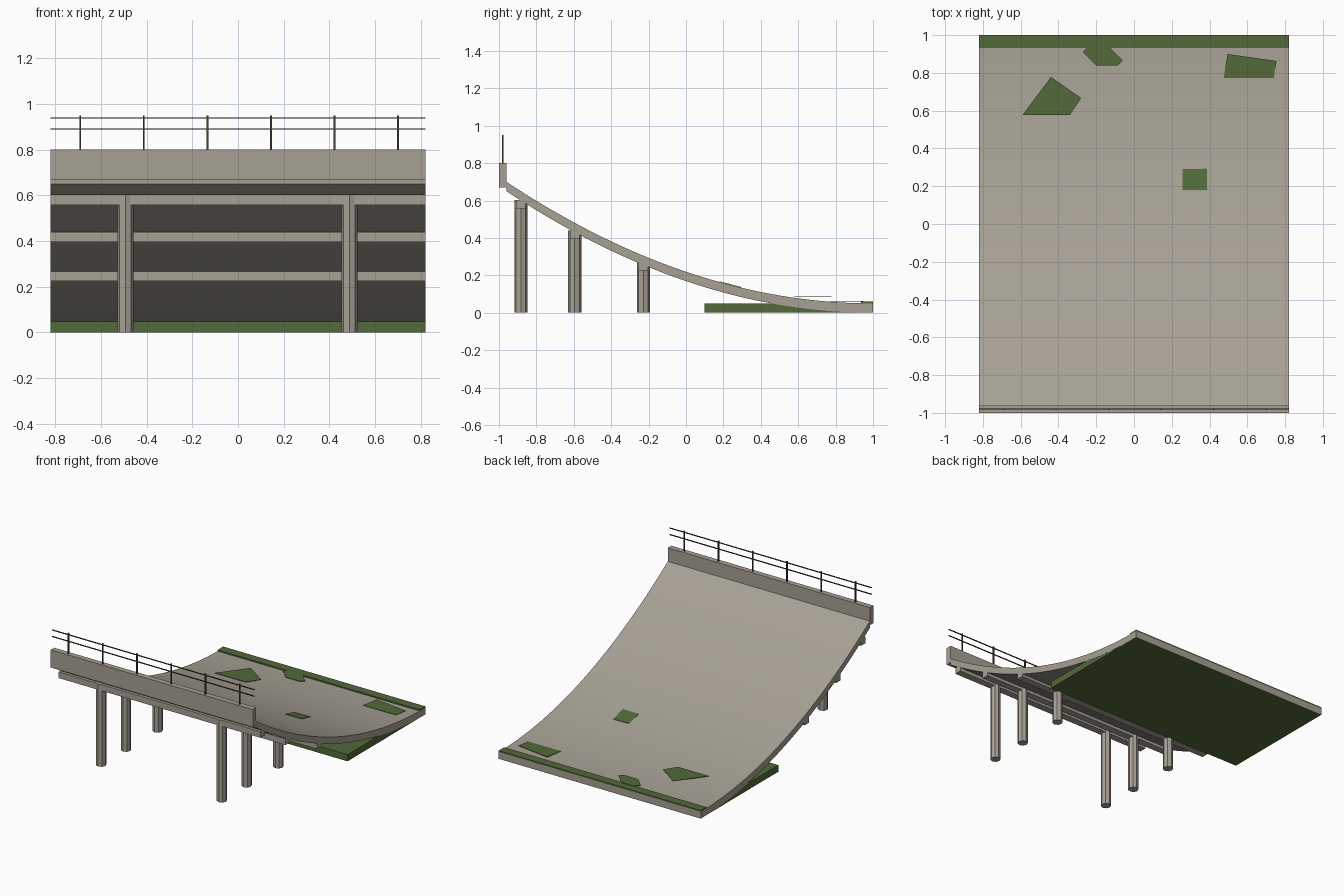
import bpy, bmesh, math

if "Cube" in bpy.data.objects:
    bpy.data.objects.remove(bpy.data.objects["Cube"])

HALF_W = 0.82       # half width of the whole structure


def material(name, rgb):
    m = bpy.data.materials.new(name)
    m.diffuse_color = (*rgb, 1)
    m.use_nodes = True
    m.node_tree.nodes["Principled BSDF"].inputs["Base Color"].default_value = m.diffuse_color
    return m


CONCRETE = material("concrete", (0.385, 0.355, 0.30))
GRASS = material("grass", (0.085, 0.143, 0.041))
RUST = material("dark_rusty_metal", (0.075, 0.052, 0.037))


def deck_z(y):
    """Height of the curved deck surface."""
    return 0.05 + 0.65 * ((1 - y) / 1.96) ** 2


def finish(bm, name, mat):
    bmesh.ops.recalc_face_normals(bm, faces=bm.faces)
    me = bpy.data.meshes.new(name)
    bm.to_mesh(me)
    bm.free()
    me.materials.append(mat)
    ob = bpy.data.objects.new(name, me)
    bpy.context.collection.objects.link(ob)
    return ob


def extrude(points, offset, name, mat):
    """Closed polygon pushed along an offset into a solid."""
    bm = bmesh.new()
    face = bm.faces.new([bm.verts.new(p) for p in points])
    ext = bmesh.ops.extrude_face_region(bm, geom=[face])["geom"]
    verts = [g for g in ext if isinstance(g, bmesh.types.BMVert)]
    bmesh.ops.translate(bm, verts=verts, vec=offset)
    return finish(bm, name, mat)


def box(name, x, y, z, mat):
    pts = [(x[0], y[0], z[0]), (x[1], y[0], z[0]), (x[1], y[1], z[0]), (x[0], y[1], z[0])]
    return extrude(pts, (0, 0, z[1] - z[0]), name, mat)


def column(name, x, y, top):
    r = 0.035
    ring = [(x + r * math.cos(a * math.pi / 4), y + r * math.sin(a * math.pi / 4), 0)
            for a in range(8)]
    return extrude(ring, (0, 0, top), name, CONCRETE)


FULL = (-HALF_W, HALF_W)

# Curved deck slab
ys = [-0.96 + 1.96 * i / 40 for i in range(41)]
profile = [(-HALF_W, y, deck_z(y)) for y in ys]
profile += [(-HALF_W, y, deck_z(y) - 0.05) for y in reversed(ys)]
extrude(profile, (2 * HALF_W, 0, 0), "curved_deck", CONCRETE)

# Parapet along the high edge
box("parapet", FULL, (-1, -0.96), (0.67, 0.80), CONCRETE)

# Railing: posts and two rails
for i in range(6):
    x = -0.69 + 0.278 * i
    box("railing_post", (x - 0.004, x + 0.004), (-0.984, -0.976), (0.79, 0.95), RUST)
for z in (0.89, 0.938):
    box("railing_bar", FULL, (-0.983, -0.977), (z - 0.003, z + 0.003), RUST)

# Cross beams, each carried by two columns
for y, top in ((-0.883, 0.603), (-0.595, 0.44), (-0.228, 0.27)):
    box("cross_beam", FULL, (y - 0.026, y + 0.026), (top - 0.045, top), CONCRETE)
    for x in (-0.493, 0.487):
        column("column", x, y, top)

# Grass bank below the low end and the strip on its edge
box("grass_bank", (-0.819, 0.819), (0.10, 0.998), (0, 0.049), GRASS)
box("grass_strip", FULL, (0.935, 1), (0.05, 0.06), GRASS)

# Thin grass patches: level plates at a height, or following the deck (None)
patches = [
    (0.09, [(-0.59, 0.577), (-0.34, 0.577), (-0.28, 0.667), (-0.44, 0.778)]),
    (0.063, [(-0.27, 0.91), (-0.2, 0.84), (-0.085, 0.84), (-0.06, 0.866),
             (-0.14, 0.945), (-0.24, 0.945)]),
    (0.063, [(0.475, 0.773), (0.74, 0.773), (0.754, 0.863), (0.495, 0.9)]),
    (None, [(0.258, 0.18), (0.388, 0.18), (0.385, 0.293), (0.258, 0.29)]),
]
for z, outline in patches:
    pts = [(x, y, (z or deck_z(y) + 0.004) - 0.003) for x, y in outline]
    extrude(pts, (0, 0, 0.003), "grass_patch", GRASS)
